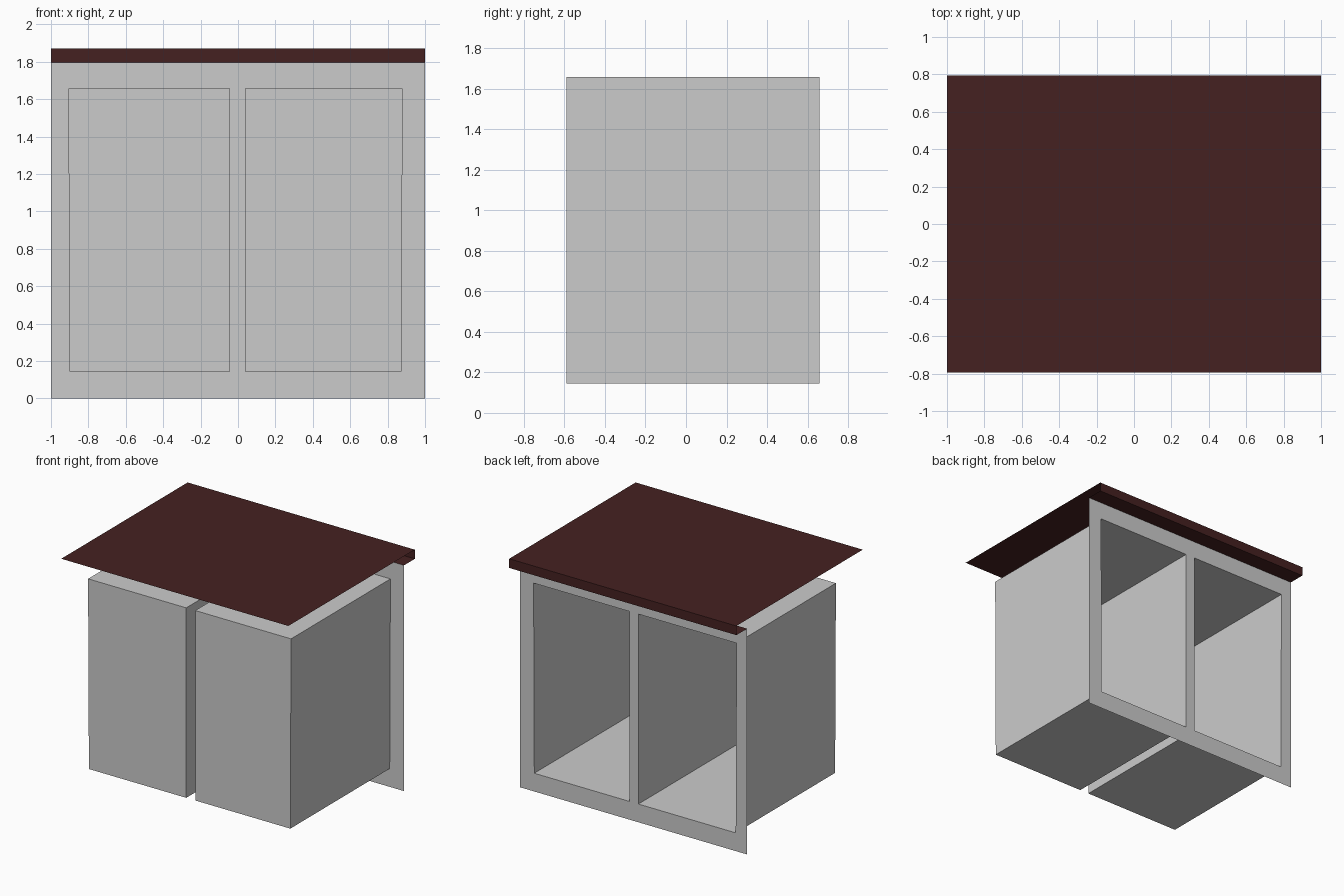
import bpy, bmesh

if "Cube" in bpy.data.objects:
    bpy.data.objects.remove(bpy.data.objects["Cube"])

FRAME_Y, FRONT_Y, EDGE_Y = 0.66, -0.59, 0.795
Z0, Z1, FRAME_TOP, TOP_Z = 0.145, 1.657, 1.797, 1.87

# Each opening: left/right x at the bottom, left/right x at the top
OPENINGS = {
    "left_compartment": ((-0.90, -0.043), (-0.907, -0.043)),
    "right_compartment": ((0.037, 0.874), (0.037, 0.88)),
}


def make_object(name, faces, material=None):
    """Build an open sheet mesh from quads, welding shared corners."""
    bm = bmesh.new()
    for quad in faces:
        bm.faces.new([bm.verts.new(p) for p in quad])
    bmesh.ops.remove_doubles(bm, verts=bm.verts, dist=1e-5)
    mesh = bpy.data.meshes.new(name)
    bm.to_mesh(mesh)
    bm.free()
    obj = bpy.data.objects.new(name, mesh)
    bpy.context.collection.objects.link(obj)
    if material:
        mesh.materials.append(material)
    return obj


# Recessed compartments, open towards the face frame
for name, ((bl, br), (tl, tr)) in OPENINGS.items():
    ring = [(bl, Z0), (br, Z0), (tr, Z1), (tl, Z1)]
    rear = [(x, FRAME_Y, z) for x, z in ring]
    front = [(x, FRONT_Y, z) for x, z in ring]
    walls = [(front[i], rear[i], rear[(i + 1) % 4], front[(i + 1) % 4])
             for i in range(4)]
    make_object(name, walls + [front])

# Face frame: a grid of cells with the two openings left out
(lb, lt), (rb, rt) = OPENINGS.values()
rows = [(z, [-1, *left, *right, 1]) for z, left, right in
        ((0, lb, rb), (Z0, lb, rb), (Z1, lt, rt), (FRAME_TOP, lt, rt))]
cells = []
for r in range(3):
    (za, xa), (zb, xb) = rows[r], rows[r + 1]
    for c in range(5):
        if r == 1 and c in (1, 3):
            continue
        cells.append([(xa[c + 1], FRAME_Y, za), (xa[c], FRAME_Y, za),
                      (xb[c], FRAME_Y, zb), (xb[c + 1], FRAME_Y, zb)])
make_object("face_frame", cells)

# Countertop: top sheet, lip and underside strip, with open ends
top_colour = bpy.data.materials.new("dark_red")
top_colour.diffuse_color = (0.06, 0.015, 0.015, 1)
top_colour.use_nodes = True
top_colour.node_tree.nodes["Principled BSDF"].inputs["Base Color"].default_value = top_colour.diffuse_color
profile = [(-EDGE_Y, TOP_Z), (EDGE_Y, TOP_Z), (EDGE_Y, FRAME_TOP), (FRAME_Y, FRAME_TOP)]
strips = [[(-1, ya, za), (1, ya, za), (1, yb, zb), (-1, yb, zb)]
          for (ya, za), (yb, zb) in zip(profile, profile[1:])]
make_object("countertop", strips, top_colour)
